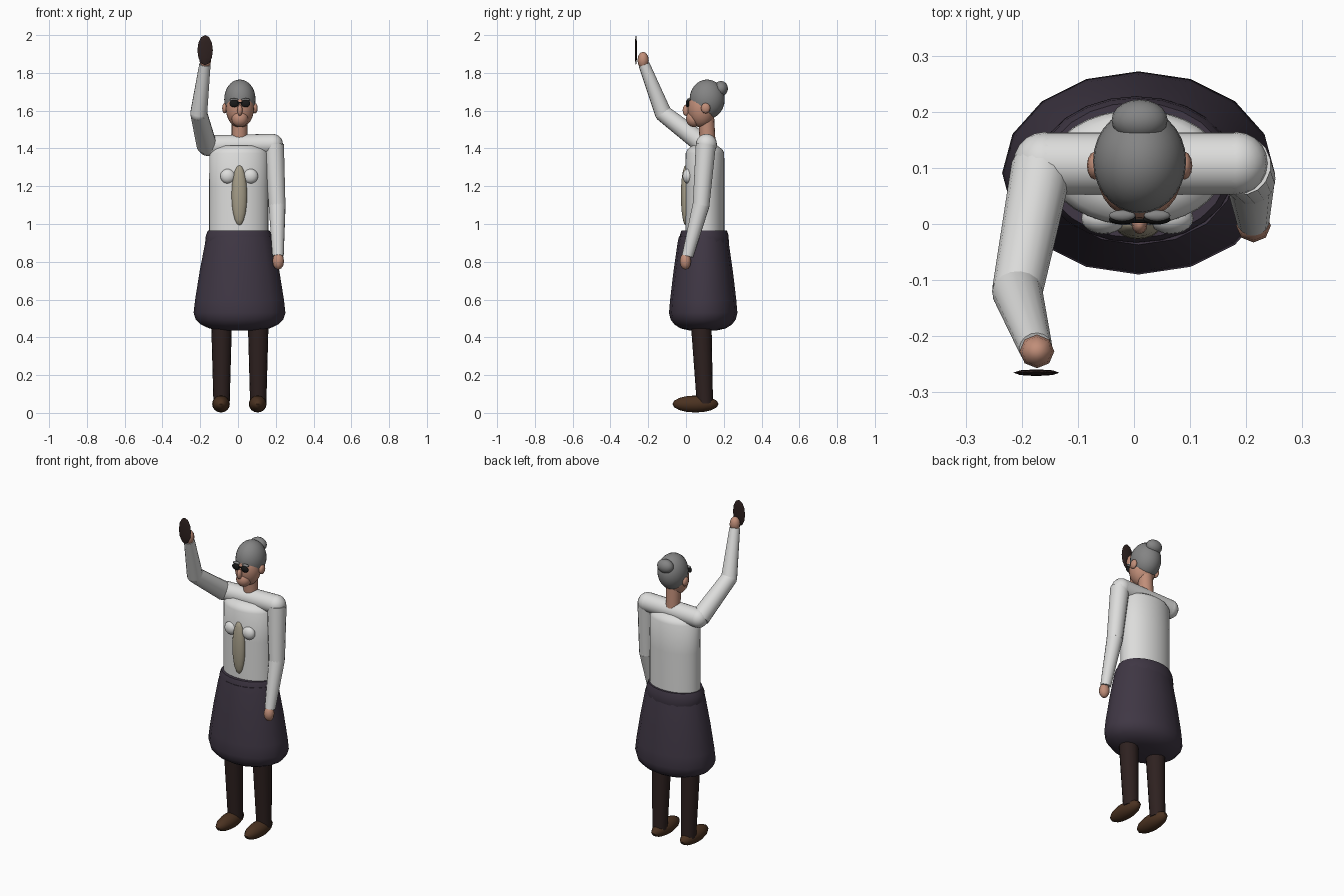
import bpy, bmesh, math
from mathutils import Vector, Matrix

cube = bpy.data.objects.get("Cube")
if cube:
    bpy.data.objects.remove(cube, do_unlink=True)


def material(name, rgb):
    m = bpy.data.materials.new(name)
    m.use_nodes = True
    m.diffuse_color = (*rgb, 1)
    bsdf = m.node_tree.nodes["Principled BSDF"]
    bsdf.inputs["Base Color"].default_value = (*rgb, 1)
    bsdf.inputs["Roughness"].default_value = 0.8
    return m


WHITE = material("shirt white", (0.72, 0.72, 0.71))
PLUM = material("skirt plum", (0.05, 0.038, 0.058))
STOCKING = material("stocking brown", (0.027, 0.015, 0.014))
LEATHER = material("shoe brown", (0.07, 0.032, 0.015))
SKIN = material("skin", (0.53, 0.27, 0.19))
GREY = material("hair grey", (0.23, 0.23, 0.23))
BLACK = material("lens black", (0.01, 0.01, 0.01))
BEIGE = material("tie beige", (0.38, 0.34, 0.25))


def finish(bm, name, mat, angle=40):
    bmesh.ops.recalc_face_normals(bm, faces=bm.faces)
    mesh = bpy.data.meshes.new(name)
    bm.to_mesh(mesh)
    bm.free()
    mesh.materials.append(mat)
    ob = bpy.data.objects.new(name, mesh)
    bpy.context.collection.objects.link(ob)
    bpy.ops.object.select_all(action="DESELECT")
    ob.select_set(True)
    bpy.context.view_layer.objects.active = ob
    bpy.ops.object.shade_smooth_by_angle(angle=math.radians(angle))
    return ob


def ellipsoid(name, mat, centre, radii, n=20, angle=50, tilt=0):
    bm = bmesh.new()
    bmesh.ops.create_uvsphere(bm, u_segments=n, v_segments=max(6, n // 2), radius=1)
    bm.transform(Matrix.Translation(centre) @ Matrix.Rotation(tilt, 4, "X")
                 @ Matrix.Diagonal((*radii, 1)))
    return finish(bm, name, mat, angle)


def tube(name, mat, a, b, r1, r2, n=16):
    a, b = Vector(a), Vector(b)
    bm = bmesh.new()
    bmesh.ops.create_cone(bm, cap_ends=True, segments=n, radius1=r1, radius2=r2,
                          depth=(b - a).length)
    turn = (b - a).to_track_quat("Z", "Y").to_matrix().to_4x4()
    bm.transform(Matrix.Translation((a + b) / 2) @ turn)
    return finish(bm, name, mat)


def stack(name, mat, centre, profile, depth, n):
    """Elliptical rings from (z, half width) pairs, capped at both ends."""
    bm = bmesh.new()
    rings = []
    for z, r in profile:
        rings.append([bm.verts.new((centre[0] + r * math.cos(math.tau * i / n),
                                    centre[1] + r * depth * math.sin(math.tau * i / n), z))
                      for i in range(n)])
    for low, high in zip(rings, rings[1:]):
        for i in range(n):
            j = (i + 1) % n
            bm.faces.new((low[i], low[j], high[j], high[i]))
    bm.faces.new(rings[0])
    bm.faces.new(rings[-1])
    return finish(bm, name, mat)


MID = 0.01  # centre line of the body

# Legs and shoes
for side, s in (("right", -1), ("left", 1)):
    x = MID + 0.097 * s
    tube(side + "_leg", STOCKING, (x, 0.1, 0.05), (x, 0.07, 0.7), 0.043, 0.061)
    ellipsoid(side + "_shoe", LEATHER, (x - 0.003, 0.05, 0.047), (0.047, 0.122, 0.045), 16)

# Skirt with rounded hem, and waistband
stack("skirt", PLUM, (MID - 0.002, 0.091),
      [(0.437, 0.1), (0.447, 0.16), (0.468, 0.205), (0.495, 0.232), (0.53, 0.243),
       (0.6, 0.235), (0.75, 0.211), (0.9, 0.182), (0.935, 0.172)], 0.745, 16)
stack("waistband", PLUM, (MID - 0.006, 0.096),
      [(0.86, 0.165), (0.9, 0.178), (0.94, 0.174), (0.965, 0.163)], 0.74, 24)

# Shirt body and shoulders
stack("torso", WHITE, (MID - 0.006, 0.1),
      [(0.9, 0.157), (1.2, 0.157), (1.375, 0.155), (1.395, 0.14), (1.415, 0.1)], 0.66, 32)
ends = [(-0.16, 0.108, 1.415), (0.183, 0.108, 1.422)]
tube("shoulders", WHITE, *ends, 0.055, 0.055, 24)
for side, p in zip(("right", "left"), ends):
    ellipsoid(side + "_shoulder", WHITE, p, (0.055, 0.056, 0.055))


# Arms with sleeves and hands
def arm(side, shoulder, elbow, wrist, hand):
    tube(side + "_upper_sleeve", WHITE, shoulder, elbow, 0.054, 0.045)
    ellipsoid(side + "_elbow", WHITE, elbow, (0.045, 0.045, 0.045), 16)
    tube(side + "_lower_sleeve", WHITE, elbow, wrist, 0.045, 0.03)
    ellipsoid(side + "_hand", SKIN, hand, (0.031, 0.03, 0.045), 8)


arm("left", (0.19, 0.105, 1.42), (0.207, 0.08, 1.1), (0.212, 0.008, 0.83),
    (0.213, -0.003, 0.803))
arm("right", (-0.165, 0.1, 1.415), (-0.208, -0.12, 1.585), (-0.175, -0.222, 1.845),
    (-0.173, -0.227, 1.867))

# Raised paddle
ellipsoid("paddle", STOCKING, (-0.174, -0.265, 1.92), (0.041, 0.006, 0.08), 8, 30)

# Tie and bow
ellipsoid("tie", BEIGE, (0.007, -0.001, 1.152), (0.041, 0.026, 0.16))
for side, s in (("right", -1), ("left", 1)):
    ellipsoid(side + "_bow", WHITE, (0.006 + 0.06 * s, 0.01, 1.253), (0.04, 0.028, 0.039))

# Neck, face and hair
tube("neck", SKIN, (MID - 0.002, 0.115, 1.42), (MID - 0.002, 0.105, 1.6), 0.042, 0.042)
ellipsoid("face", SKIN, (MID, 0.083, 1.61), (0.074, 0.074, 0.1), 24)
ellipsoid("jaw", SKIN, (MID, 0.042, 1.558), (0.044, 0.042, 0.045))
ellipsoid("nose", SKIN, (MID, 0.0, 1.602), (0.014, 0.018, 0.03), 12)
ellipsoid("hair", GREY, (MID, 0.112, 1.66), (0.083, 0.093, 0.105), 28)
ellipsoid("hair_bun", GREY, (MID, 0.185, 1.717), (0.05, 0.037, 0.04))

# Ears, glasses and brows
for side, s in (("right", -1), ("left", 1)):
    ellipsoid(side + "_ear", SKIN, (MID + 0.08 * s, 0.104, 1.613), (0.014, 0.025, 0.028), 12)
    ellipsoid(side + "_lens", BLACK, (MID + 0.03 * s, 0.008, 1.638), (0.025, 0.009, 0.02), 16)
    ellipsoid(side + "_brow", GREY, (MID + 0.031 * s, 0.015, 1.658), (0.024, 0.01, 0.008), 12)
tube("glasses_bridge", BLACK, (MID - 0.02, 0.006, 1.642), (MID + 0.02, 0.006, 1.642),
     0.004, 0.004, 8)
